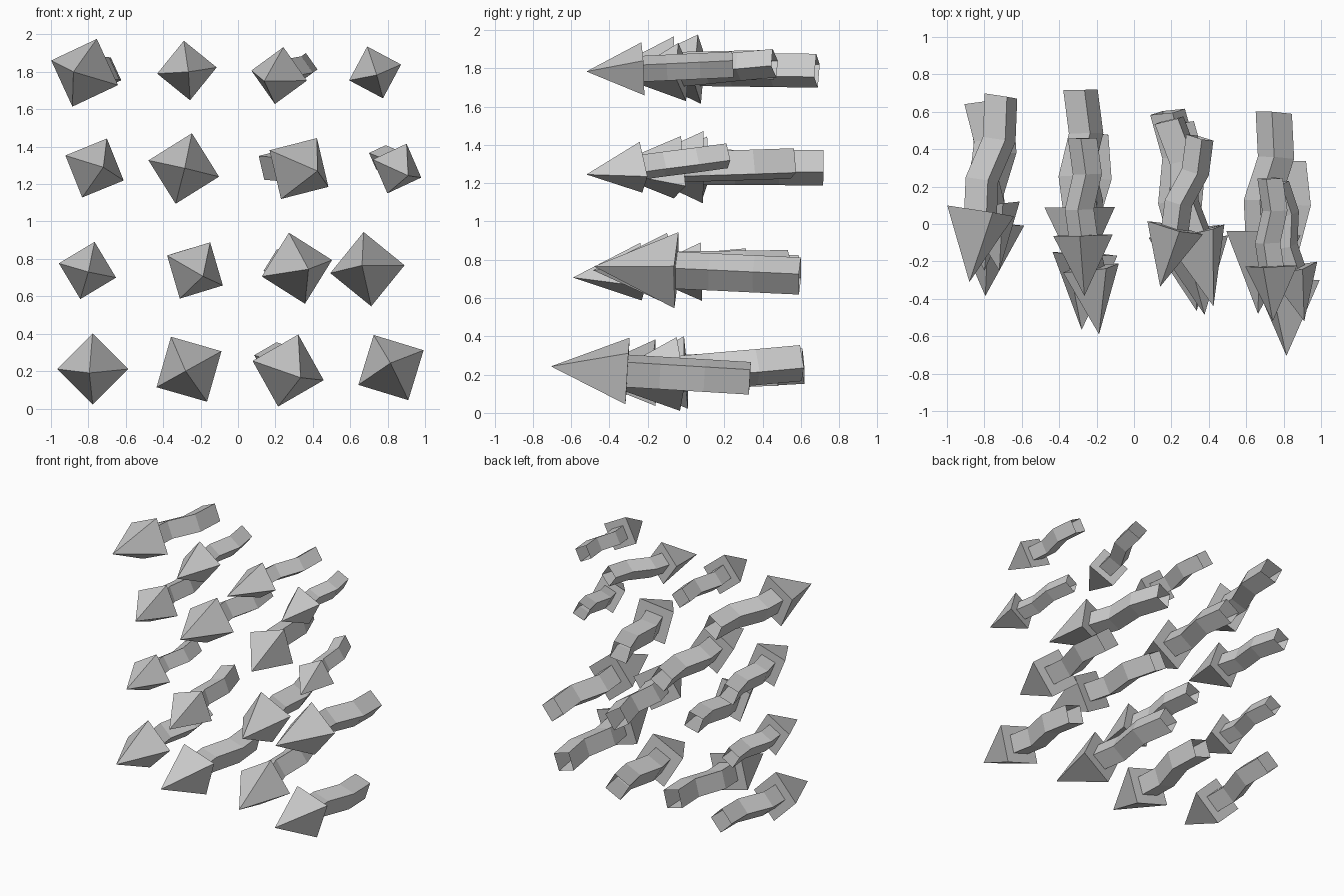
import bpy, bmesh, math
from mathutils import Vector

if "Cube" in bpy.data.objects:
    bpy.data.objects.remove(bpy.data.objects["Cube"])

# Each arrow: base centre of head, tip, diagonal of head base, roll in degrees
ARROWS = [
    # top row
    ((-.82, .07, 1.795), (-.88, -.31, 1.80), .385, -20),
    ((-.273, -.06, 1.807), (-.265, -.385, 1.80), .32, 6),
    ((.22, -.02, 1.78), (.14, -.335, 1.75), .31, -10),
    ((.733, -.225, 1.797), (.742, -.52, 1.783), .29, 17),
    # second row
    ((-.767, .10, 1.286), (-.72, -.25, 1.29), .342, -23),
    ((-.29, .09, 1.283), (-.285, -.315, 1.285), .387, -13),
    ((.326, -.045, 1.283), (.425, -.44, 1.27), .38, -31),
    ((.85, -.235, 1.283), (.91, -.52, 1.245), .285, -20),
    # third row
    ((-.805, .08, .738), (-.80, -.25, .73), .315, -14),
    ((-.23, -.235, .738), (-.187, -.59, .707), .342, -28),
    ((.315, -.09, .75), (.377, -.485, .745), .39, 13),
    ((.692, -.05, .745), (.663, -.48, .765), .40, 6),
    # bottom row
    ((-.777, 0, .211), (-.795, -.385, .19), .38, 0),
    ((-.262, -.16, .21), (-.28, -.565, .20), .397, 29),
    ((.268, -.04, .203), (.335, -.465, .165), .40, -15),
    ((.818, -.305, .219), (.815, -.705, .243), .395, 28),
]

# Shaft centre line: distance behind the head and sideways wobble, in base diagonals
SHAFT = [(0, 0), (.43, -.05), (1.02, .10), (1.62, .03)]


def make_object(name, bm):
    bmesh.ops.recalc_face_normals(bm, faces=bm.faces)
    me = bpy.data.meshes.new(name)
    bm.to_mesh(me)
    bm.free()
    bpy.context.collection.objects.link(bpy.data.objects.new(name, me))


def square_ring(bm, centre, side, up, radius, roll):
    ring = []
    for k in range(4):
        a = math.radians(roll + 90 * k)
        ring.append(bm.verts.new(centre + radius * (side * math.cos(a) + up * math.sin(a))))
    return ring


for i, (base, tip, d, roll) in enumerate(ARROWS, 1):
    base, tip = Vector(base), Vector(tip)
    back = (base - tip).normalized()
    side = back.cross(Vector((0, 0, 1))).normalized()
    up = side.cross(back)

    # Pyramid head
    bm = bmesh.new()
    ring = square_ring(bm, base, side, up, d / 2, roll)
    point = bm.verts.new(tip)
    bm.faces.new(ring)
    for k in range(4):
        bm.faces.new((ring[k], ring[(k + 1) % 4], point))
    make_object(f"arrow_head_{i}", bm)

    # Wobbly square shaft, open at both ends
    bm = bmesh.new()
    rings = [square_ring(bm, base + back * (t * d) + side * (w * d), side, up, .244 * d, roll)
             for t, w in SHAFT]
    for a, b in zip(rings, rings[1:]):
        for k in range(4):
            n = (k + 1) % 4
            bm.faces.new((a[k], a[n], b[n], b[k]))
    make_object(f"arrow_shaft_{i}", bm)
